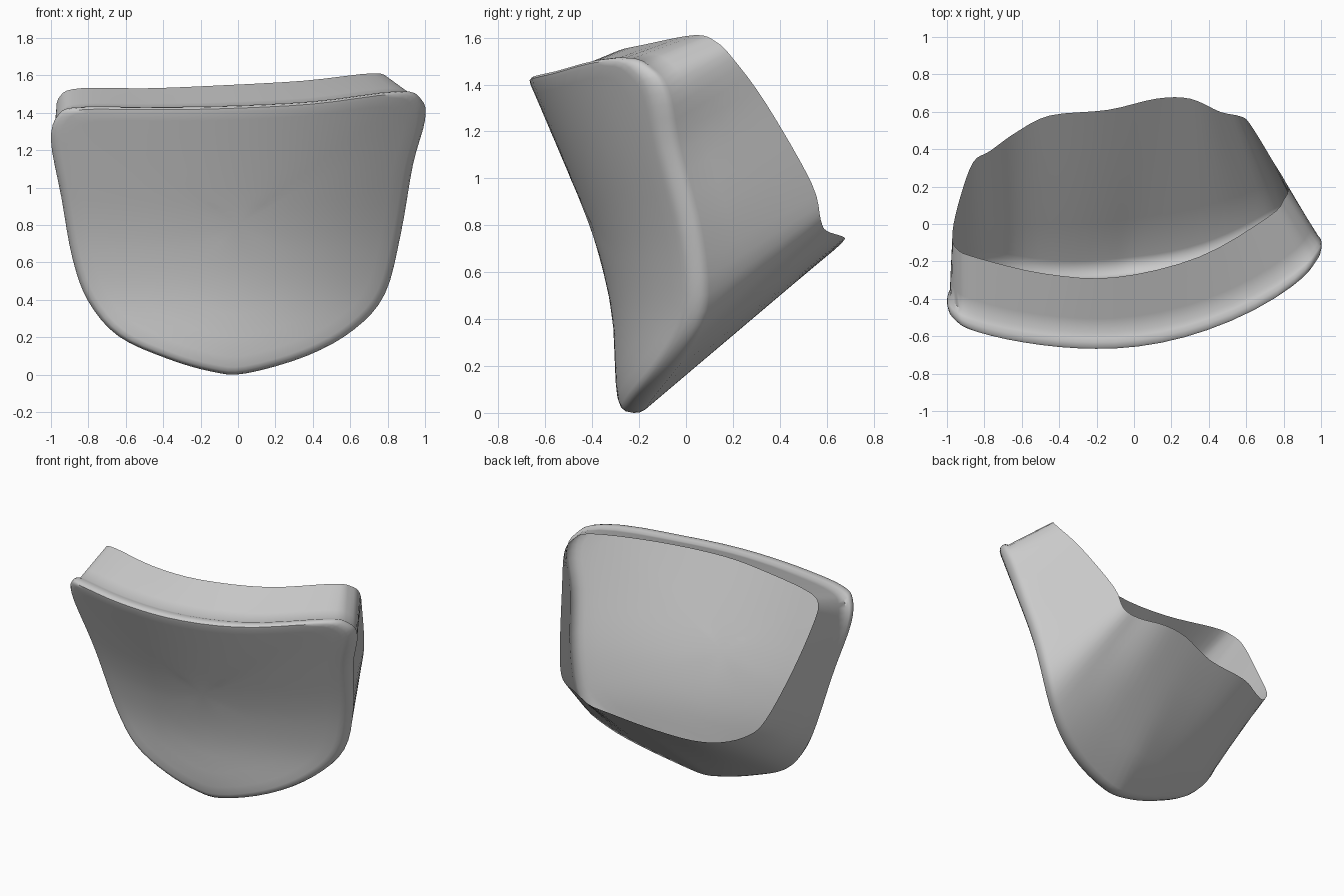
import bpy, bmesh
from mathutils import Vector

if "Cube" in bpy.data.objects:
    bpy.data.objects.remove(bpy.data.objects["Cube"])

# Stations around the outline: front outline x, z, then back edge of the wall x, y, z
STATIONS = [
    (-.85, 1.43, -.84, -.18, 1.53), (-.96, 1.39, -.95, -.13, 1.49),
    (-1.0, 1.25, -.97, -.04, 1.38), (-.945, .95, -.93, .14, 1.10),
    (-.885, .62, -.86, .33, .82), (-.80, .39, -.77, .39, .71),
    (-.64, .205, -.63, .49, .66), (-.38, .085, -.45, .58, .66),
    (-.14, .015, -.14, .61, .675), (.04, .005, .12, .67, .73),
    (.37, .10, .30, .67, .75), (.62, .24, .46, .60, .775),
    (.785, .43, .57, .575, .82), (.87, .75, .62, .535, .98),
    (.935, 1.12, .74, .34, 1.32), (1.0, 1.36, .82, .20, 1.51),
    (.98, 1.47, .80, .13, 1.58), (.86, 1.515, .72, .04, 1.61),
    (.40, 1.46, .35, -.175, 1.57), (-.10, 1.435, -.10, -.285, 1.545),
    (-.50, 1.43, -.48, -.265, 1.53)]
# Centre profile of the front plate: z, y
PROFILE = [(-.2, -.24), (0, -.28), (.1, -.3), (.4, -.31), (.6, -.35),
           (.8, -.41), (1.1, -.535), (1.8, -.835)]
CENTRE = Vector((0, .8))


def smooth_loop(pts, steps):
    """Closed Catmull-Rom interpolation of tuples."""
    out, n = [], len(pts)
    for i in range(n):
        a, b, c, d = (pts[(i + k) % n] for k in (-1, 0, 1, 2))
        for s in range(steps):
            t = s / steps
            out.append([.5 * (2 * q + (r - p) * t + (2 * p - 5 * q + 4 * r - w) * t * t
                              + (3 * q - p - 3 * r + w) * t ** 3)
                        for p, q, r, w in zip(a, b, c, d)])
    return out


def profile_y(z):
    for (z0, y0), (z1, y1) in zip(PROFILE, PROFILE[1:]):
        if z <= z1:
            break
    return y0 + (y1 - y0) * (z - z0) / (z1 - z0)


def plate_y(x, z):
    """Bowed front surface: smoothed centre profile plus a sideways bow."""
    w = .05 + .07 * min(1, max(0, z / .8))
    base = sum(profile_y(z + w * k / 4) for k in range(-4, 5)) / 9
    u = x + .2
    bow = .22 if u < 0 else .31 + .025 * u * u
    return base + bow * u * u


loop = smooth_loop(STATIONS, 4)
bm = bmesh.new()


def plate_ring(scale, depth):
    ring = []
    for x, z, *_ in loop:
        p = CENTRE + (Vector((x, z)) - CENTRE) * scale
        ring.append(bm.verts.new((p.x, plate_y(p.x, p.y) + depth, p.y)))
    return ring


def bridge(a, b):
    n = len(a)
    for i in range(n):
        j = (i + 1) % n
        bm.faces.new((a[i], a[j], b[j], b[i]))


# Front plate, rounded rim and start of the wall
rings = [plate_ring(s, d) for s, d in
         ((.15, 0), (.3, 0), (.45, 0), (.6, 0), (.75, 0), (.88, 0), (.95, 0),
          (.977, .004), (.993, .018), (1, .045), (.998, .07), (.985, .095))]
hub = bm.verts.new((CENTRE.x, plate_y(*CENTRE), CENTRE.y))
for i in range(len(loop)):
    bm.faces.new((hub, rings[0][(i + 1) % len(loop)], rings[0][i]))

# Open wall swept to the wavy back edge
start = [v.co.copy() for v in rings[-1]]
for t in (.25, .5, .75, 1):
    rings.append([bm.verts.new(a.lerp(Vector(s[2:]), t)) for a, s in zip(start, loop)])
for a, b in zip(rings, rings[1:]):
    bridge(a, b)

# Stand on the ground
low = min(v.co.z for v in bm.verts)
for v in bm.verts:
    v.co.z -= low
bmesh.ops.recalc_face_normals(bm, faces=bm.faces)
if hub.link_faces[0].normal.y > 0:
    bmesh.ops.reverse_faces(bm, faces=bm.faces)

mesh = bpy.data.meshes.new("open_bucket_shell")
bm.to_mesh(mesh)
bm.free()
shell = bpy.data.objects.new("open_bucket_shell", mesh)
bpy.context.collection.objects.link(shell)
bpy.context.view_layer.objects.active = shell
shell.select_set(True)
bpy.ops.object.shade_smooth_by_angle(angle=.8)
